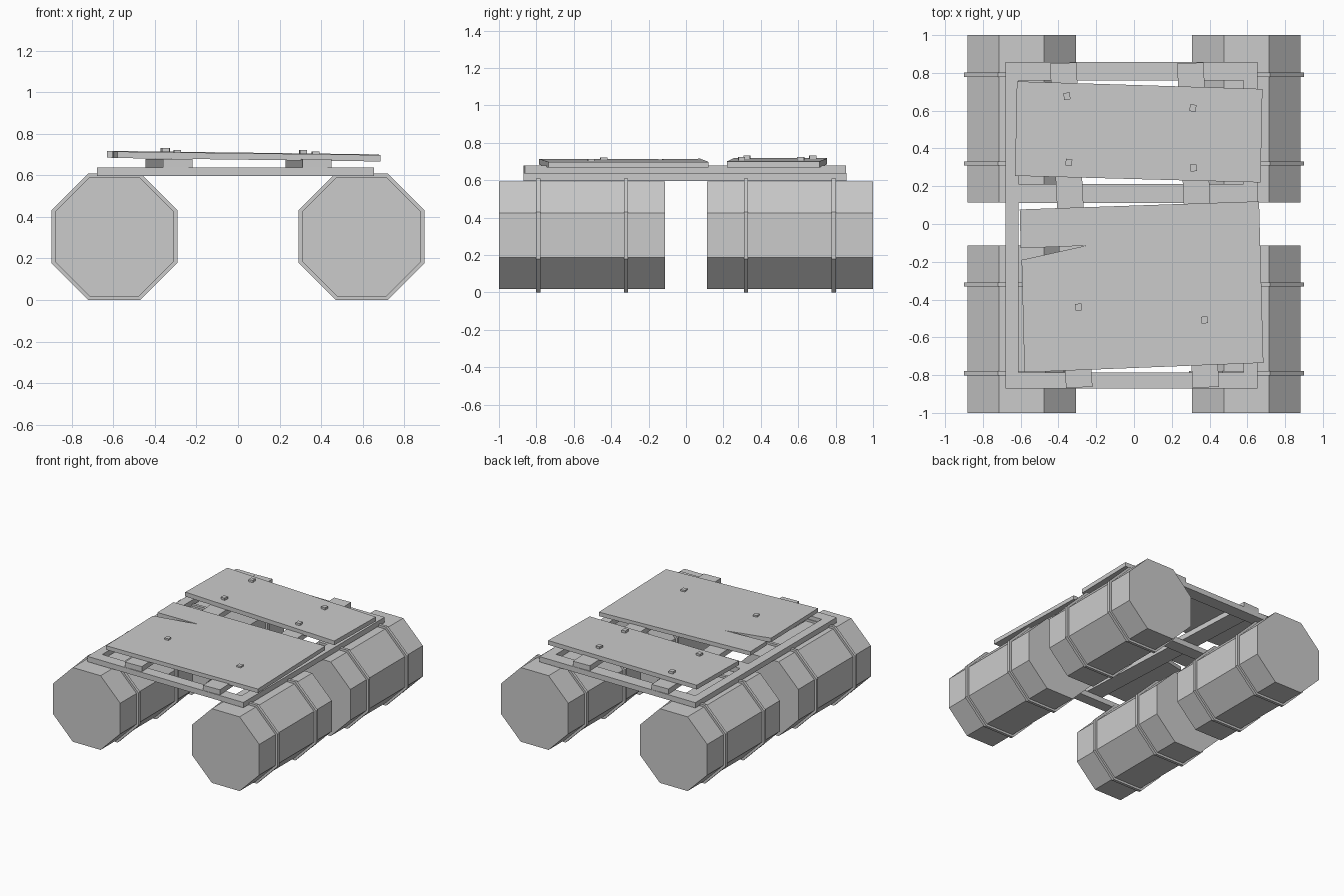
import bpy, math
from mathutils import Matrix

if "Cube" in bpy.data.objects:
    bpy.data.objects.remove(bpy.data.objects["Cube"])


def prism(name, outline, z0, z1, slope=0.0):
    """Extrude an xy outline from z0 to z1; slope tilts it along x."""
    n = len(outline)
    verts = [(x, y, z + slope * x) for z in (z0, z1) for x, y in outline]
    faces = [tuple(range(n))[::-1], tuple(range(n, 2 * n))]
    faces += [(i, (i + 1) % n, n + (i + 1) % n, n + i) for i in range(n)]
    mesh = bpy.data.meshes.new(name)
    mesh.from_pydata(verts, [], faces)
    ob = bpy.data.objects.new(name, mesh)
    bpy.context.collection.objects.link(ob)
    return ob


def box(name, x0, x1, y0, y1, z0, z1):
    return prism(name, [(x0, y0), (x1, y0), (x1, y1), (x0, y1)], z0, z1)


def octagon(name, apothem, x, z, y0, y1):
    """Eight-sided drum lying along y."""
    r = apothem / math.cos(math.pi / 8)
    ring = [(r * math.cos((i + .5) * math.pi / 4), r * math.sin((i + .5) * math.pi / 4))
            for i in range(8)]
    ob = prism(name, ring, -y1, -y0)
    ob.data.transform(Matrix.Translation((x, 0, z)) @ Matrix.Rotation(math.pi / 2, 4, 'X'))
    return ob


# Barrel floats with their raised hoops
for sx in (-1, 1):
    for sy in (-1, 1):
        y0, y1 = sorted((sy * 0.113, sy * 1.0))
        octagon("barrel", 0.287, sx * 0.595, 0.305, y0, y1)
        for yc in (0.32, 0.79):
            octagon("barrel_hoop", 0.304, sx * 0.595, 0.305,
                    sy * yc - 0.011, sy * yc + 0.011)

# Rectangular base frame
box("frame_side_left", -0.68, -0.612, -0.87, 0.857, 0.597, 0.638)
box("frame_side_right", 0.58, 0.655, -0.87, 0.857, 0.597, 0.638)
for name, y0, y1 in (("front", -0.87, -0.785), ("middle", 0.112, 0.212), ("back", 0.76, 0.857)):
    box("frame_beam_" + name, -0.612, 0.58, y0, y1, 0.597, 0.638)

# Slightly skewed joists under the deck
for xf, xb in ((-0.29, -0.375), (0.38, 0.298)):
    w = 0.07
    prism("joist", [(xf - w, -0.868), (xf + w, -0.862), (xb + w, 0.855), (xb - w, 0.85)],
          0.638, 0.678)

# Crooked deck boards, the front one split at its left edge
prism("back_board", [(-0.63, 0.255), (0.67, 0.22), (0.68, 0.715), (-0.62, 0.755)],
      0.677, 0.71, -0.013)
prism("front_board", [(-0.58, -0.785), (0.685, -0.735), (0.662, 0.12), (-0.605, 0.077),
                      (-0.60, -0.128), (-0.255, -0.115), (-0.595, -0.19)],
      0.676, 0.707, -0.013)

# Nail heads
for x, y, turn in ((-0.355, 0.677, .1), (0.312, 0.614, -.1), (-0.345, 0.326, -.1),
                   (0.315, 0.297, .08), (-0.293, -0.44, .1), (0.373, -0.508, .08)):
    top = 0.727 if y > 0 else 0.719
    nail = box("nail_head", -.017, .017, -.018, .018, 0.69, top)
    nail.location = (x, y, -0.013 * x)
    nail.rotation_euler.z = turn
